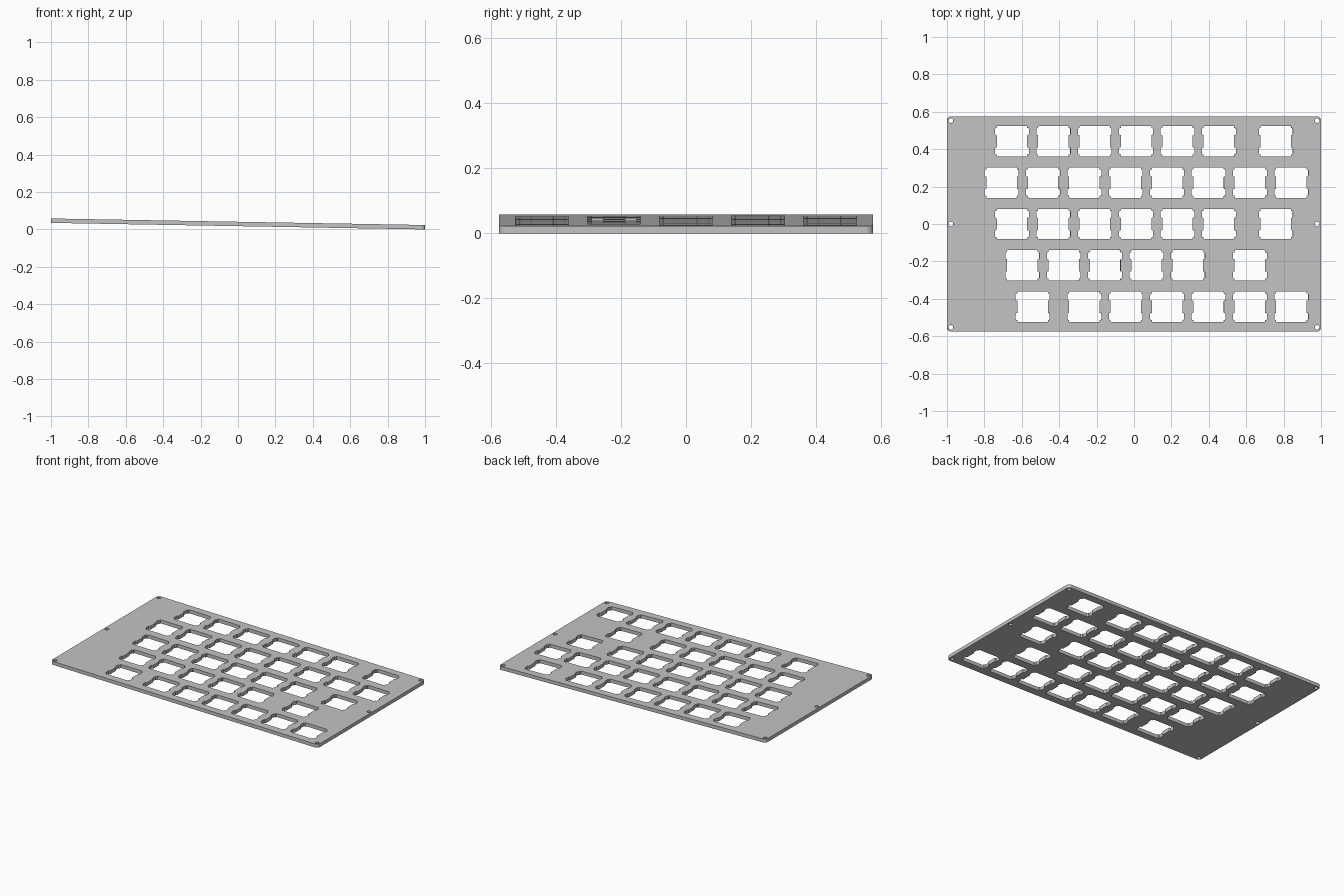
import bpy, bmesh, math
from mathutils import Vector, Matrix

cube = bpy.data.objects.get("Cube")
if cube:
    bpy.data.objects.remove(cube, do_unlink=True)

PITCH = 0.2213            # distance between neighbouring key centres
MM = PITCH / 19.05
FIRST_X = -0.708
HALF_X, HALF_Y, THICK = 1.0, 0.575, 0.0235
TILT = math.radians(1)

# Key positions in each row, counted in pitches from the left, back row first
ROWS = [
    [k + 0.25 for k in range(6)] + [6.625],
    list(range(8)),
    [k + 0.25 for k in range(6)] + [6.625],
    [k + 0.5 for k in range(5)] + [6],
    [0.75] + list(range(2, 8)),
]


def rounded(points, radius, steps=3):
    """Fillet every right-angle corner of a closed outline."""
    out = []
    for i, p in enumerate(points):
        p = Vector(p)
        a = (Vector(points[i - 1]) - p).normalized() * radius
        b = (Vector(points[(i + 1) % len(points)]) - p).normalized() * radius
        for s in range(steps + 1):
            t = s / steps * math.pi / 2
            out.append(p + a * (1 - math.sin(t)) + b * (1 - math.cos(t)))
    return out


def circle(radius, sides=20):
    return [Vector((radius * math.cos(i * math.tau / sides),
                    radius * math.sin(i * math.tau / sides))) for i in range(sides)]


def switch_outline():
    """Square cutout with two clip notches on each side."""
    right = [(7, 7), (7, 6), (7.8, 6), (7.8, 2.9), (7, 2.9)]
    right += [(x, -y) for x, y in reversed(right)]
    left = [(-x, -y) for x, y in right]
    return rounded([(x * MM, y * MM) for x, y in right + left], 0.35 * MM)


def add_loop(bm, outline, cx=0, cy=0):
    verts = [bm.verts.new((p.x + cx, p.y + cy, 0)) for p in outline]
    for i, v in enumerate(verts):
        bm.edges.new((verts[i - 1], v))


bm = bmesh.new()

# Plate outline with rounded corners
add_loop(bm, rounded([(-HALF_X, -HALF_Y), (HALF_X, -HALF_Y),
                      (HALF_X, HALF_Y), (-HALF_X, HALF_Y)], 0.022, 6))

# Switch cutouts
outline = switch_outline()
for r, row in enumerate(ROWS):
    for k in row:
        add_loop(bm, outline, FIRST_X + k * PITCH, (2 - r) * PITCH)

# Screw holes at the corners and the middle of both ends
for sx in (-1, 1):
    for sy in (-1, 0, 1):
        add_loop(bm, circle(0.0125), sx * 0.979, sy * 0.553)

# Fill the sheet around the holes, thicken it and tilt it
bmesh.ops.triangle_fill(bm, edges=bm.edges[:], use_beauty=True, normal=(0, 0, 1))
ext = bmesh.ops.extrude_face_region(bm, geom=bm.faces[:], use_keep_orig=True)
bmesh.ops.translate(bm, vec=(0, 0, THICK),
                    verts=[g for g in ext["geom"] if isinstance(g, bmesh.types.BMVert)])
bmesh.ops.recalc_face_normals(bm, faces=bm.faces[:])
bmesh.ops.transform(bm, matrix=Matrix.Rotation(TILT, 4, 'Y'), verts=bm.verts[:])
low = min(v.co.z for v in bm.verts)
mid = (min(v.co.x for v in bm.verts) + max(v.co.x for v in bm.verts)) / 2
bmesh.ops.translate(bm, vec=(-mid, 0, -low), verts=bm.verts[:])

mesh = bpy.data.meshes.new("switch_plate")
bm.to_mesh(mesh)
bm.free()
plate = bpy.data.objects.new("switch_plate", mesh)
bpy.context.collection.objects.link(plate)

# Plain grey metal
grey = bpy.data.materials.new("plate_grey")
grey.use_nodes = True
colour = (0.55, 0.55, 0.55, 1)
grey.diffuse_color = colour
grey.node_tree.nodes["Principled BSDF"].inputs["Base Color"].default_value = colour
mesh.materials.append(grey)
